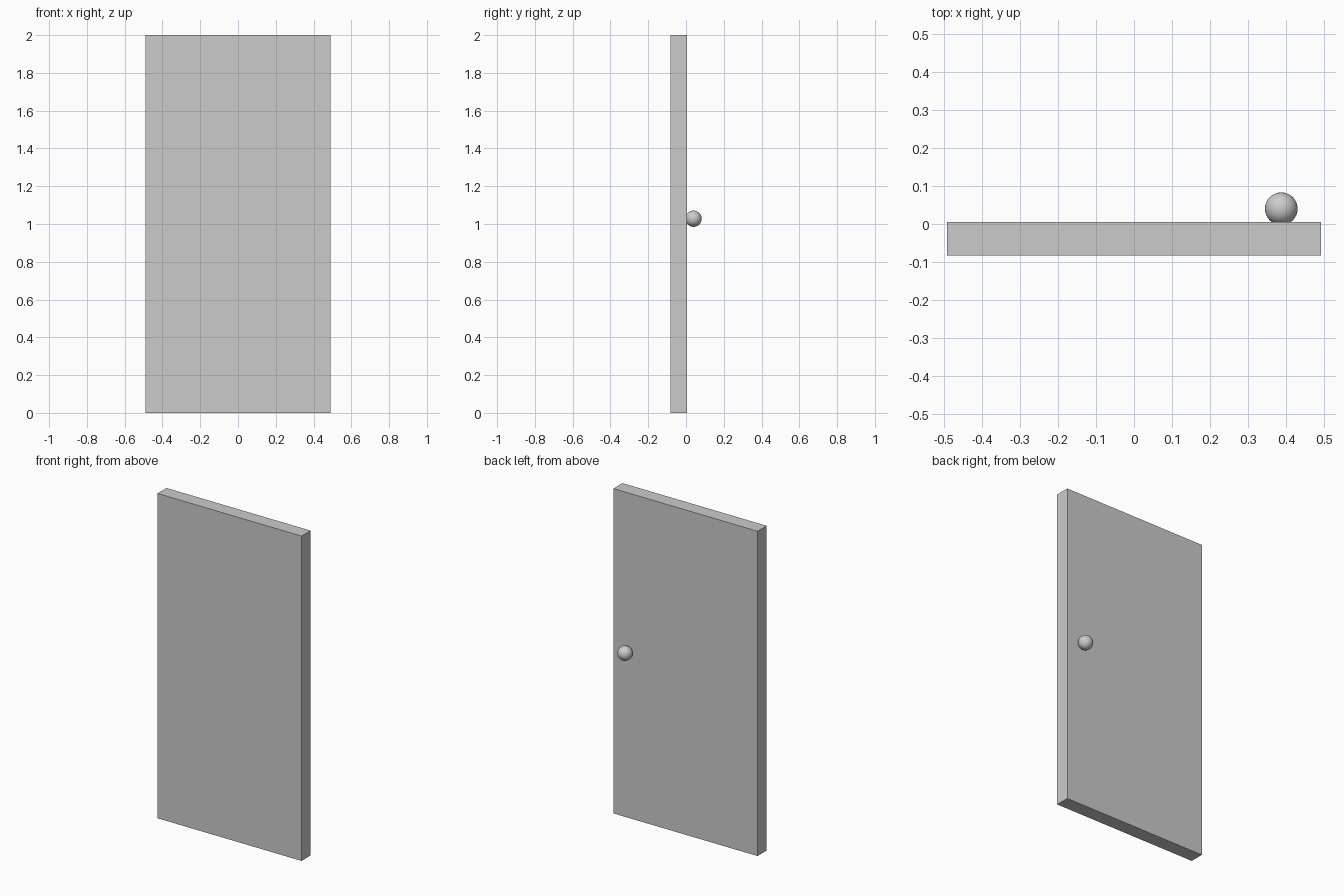
import bpy

if "Cube" in bpy.data.objects:
    bpy.data.objects.remove(bpy.data.objects["Cube"])

WIDTH, HEIGHT = 0.982, 2.0
FRONT_Y, BACK_Y = -0.083, 0.005
KNOB_RADIUS = 0.043

# Plain slab door
bpy.ops.mesh.primitive_cube_add(size=1, location=(0, (FRONT_Y + BACK_Y) / 2, HEIGHT / 2))
door = bpy.context.object
door.name = "door_panel"
door.scale = (WIDTH, BACK_Y - FRONT_Y, HEIGHT)
bpy.ops.object.transform_apply(location=False, rotation=False, scale=True)

# Round knob, slightly sunk into the back face
bpy.ops.mesh.primitive_uv_sphere_add(
    segments=32, ring_count=16, radius=KNOB_RADIUS, location=(0.387, 0.040, 1.028))
knob = bpy.context.object
knob.name = "door_knob"
bpy.ops.object.shade_smooth()
